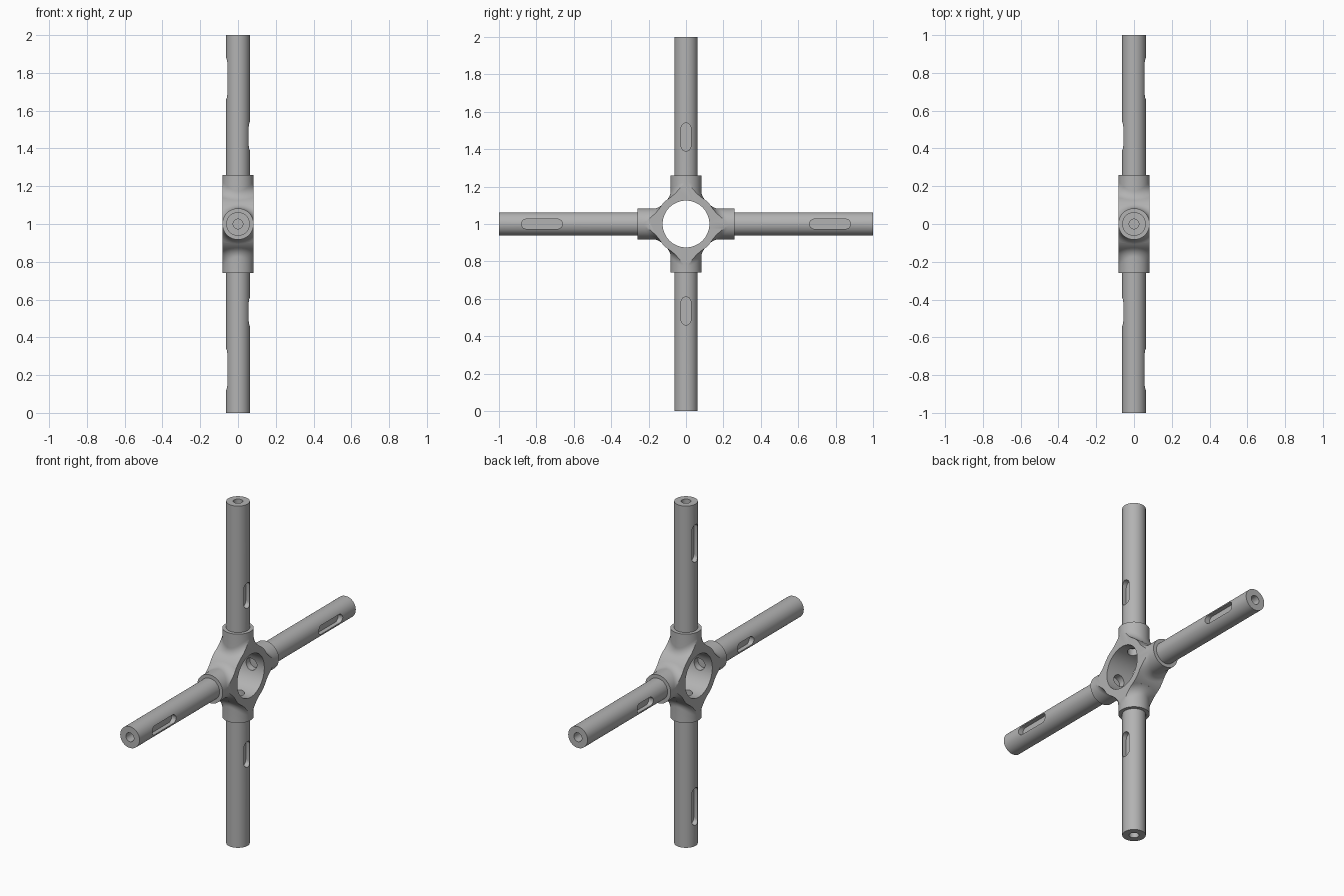
import bpy, bmesh
from math import pi, sin, cos, sqrt
from mathutils import Matrix, Vector

if "Cube" in bpy.data.objects:
    bpy.data.objects.remove(bpy.data.objects["Cube"], do_unlink=True)

R_RING, R_BORE, R_BOSS, R_SHAFT = 0.165, 0.125, 0.083, 0.0625
FILLET, BOSS_END, HALF_WIDTH, SEG = 0.06, 0.26, 0.0828, 64

steel = bpy.data.materials.new("steel_grey")
steel.use_nodes = True
grey = (0.45, 0.45, 0.45, 1)
steel.diffuse_color = grey
steel.node_tree.nodes["Principled BSDF"].inputs["Base Color"].default_value = grey


def make(name, bm):
    bmesh.ops.recalc_face_normals(bm, faces=bm.faces)
    mesh = bpy.data.meshes.new(name)
    bm.to_mesh(mesh)
    bm.free()
    mesh.materials.append(steel)
    ob = bpy.data.objects.new(name, mesh)
    bpy.context.collection.objects.link(ob)
    return ob


def loft(name, loops):
    """Closed solid through matching loops of points."""
    bm = bmesh.new()
    rings = [[bm.verts.new(p) for p in loop] for loop in loops]
    n = len(rings[0])
    for a, b in zip(rings, rings[1:]):
        for i in range(n):
            bm.faces.new((a[i], a[(i + 1) % n], b[(i + 1) % n], b[i]))
    bm.faces.new(rings[0])
    bm.faces.new(rings[-1])
    return make(name, bm)


def rod(name, radius, z0, z1, seg=SEG):
    return loft(name, [[(radius * cos(2 * pi * i / seg), radius * sin(2 * pi * i / seg), z)
                        for i in range(seg)] for z in (z0, z1)])


def turn(ob, matrix):
    ob.data.transform(matrix)
    return ob


def boolean(target, tool, operation):
    mod = target.modifiers.new("cut", "BOOLEAN")
    mod.object, mod.operation, mod.solver = tool, operation, "EXACT"
    bpy.context.view_layer.objects.active = target
    bpy.ops.object.modifier_apply(modifier=mod.name)
    bpy.data.objects.remove(tool, do_unlink=True)


def finish(ob):
    turn(ob, Matrix.Translation((0, 0, 1)))
    bpy.ops.object.select_all(action="DESELECT")
    ob.select_set(True)
    bpy.context.view_layer.objects.active = ob
    bpy.ops.object.shade_smooth_by_angle(angle=0.5)


def collar(name):
    """Boss that flows into the ring through a rolling fillet."""
    steps, reach = 8, R_BOSS + FILLET
    loops = [[] for _ in range(steps + 3)]
    for i in range(SEG):
        t = 2 * pi * (i + 0.5) / SEG
        out = Vector((sin(t), cos(t), 0))
        height = sqrt((R_RING + FILLET) ** 2 - (reach * out.y) ** 2)
        centre = out * reach + Vector((0, 0, height))
        to_ring = -Vector((0, centre.y, centre.z)).normalized()
        loops[0].append(out * R_BOSS + Vector((0, 0, BOSS_END)))
        for k in range(steps + 1):
            loops[k + 1].append(centre + (-out).slerp(to_ring, k / steps) * FILLET)
        foot = loops[steps + 1][-1]
        loops[-1].append(Vector((foot.x, foot.y * 0.8, 0.08)))
    return loft(name, loops)


def slot(name, z0, z1, side):
    """Round-ended keyway cutter on one side of a shaft."""
    r, n = 0.026, 12
    outline = [(r * cos(pi * i / n), z1 - r + r * sin(pi * i / n)) for i in range(n + 1)]
    outline += [(-r * cos(pi * i / n), z0 + r - r * sin(pi * i / n)) for i in range(n + 1)]
    return loft(name, [[(side * x, y, z) for y, z in outline] for x in (0.032, 0.1)])


along_x = Matrix.Rotation(pi / 2, 4, "Y")
quarters = [Matrix.Rotation(k * pi / 2, 4, "X") for k in range(4)]

# Hub: ring, four filleted collars, trimmed to width, bored
hub = turn(rod("hub", R_RING, -0.12, 0.12, 96), along_x)
for q in quarters:
    boolean(hub, turn(collar("collar"), q), "UNION")
boolean(hub, turn(rod("trim", 0.5, -HALF_WIDTH, HALF_WIDTH), along_x), "INTERSECT")
boolean(hub, turn(rod("bore", R_BORE, -0.3, 0.3, 96), along_x), "DIFFERENCE")
for q in quarters:
    boolean(hub, turn(rod("pin_hole", 0.035, 0.05, 0.16, 32), q), "DIFFERENCE")
finish(hub)

# Shafts: keyway on each side and a blind hole in the outer end
names = ("upper_shaft", "front_shaft", "lower_shaft", "back_shaft")
for k, (name, q) in enumerate(zip(names, quarters)):
    shaft = rod(name, R_SHAFT, 0.2, 1.0)
    boolean(shaft, rod("end_hole", 0.026, 0.88, 1.1, 32), "DIFFERENCE")
    boolean(shaft, slot("short_keyway", 0.39, 0.54, 1), "DIFFERENCE")
    boolean(shaft, slot("long_keyway", 0.66, 0.88, -1), "DIFFERENCE")
    # Neighbouring shafts carry their keyways on opposite sides,
    # and opposite shafts match
    spin = Matrix.Rotation(pi * (k % 2), 4, "Z")
    turn(shaft, q @ spin)
    finish(shaft)
